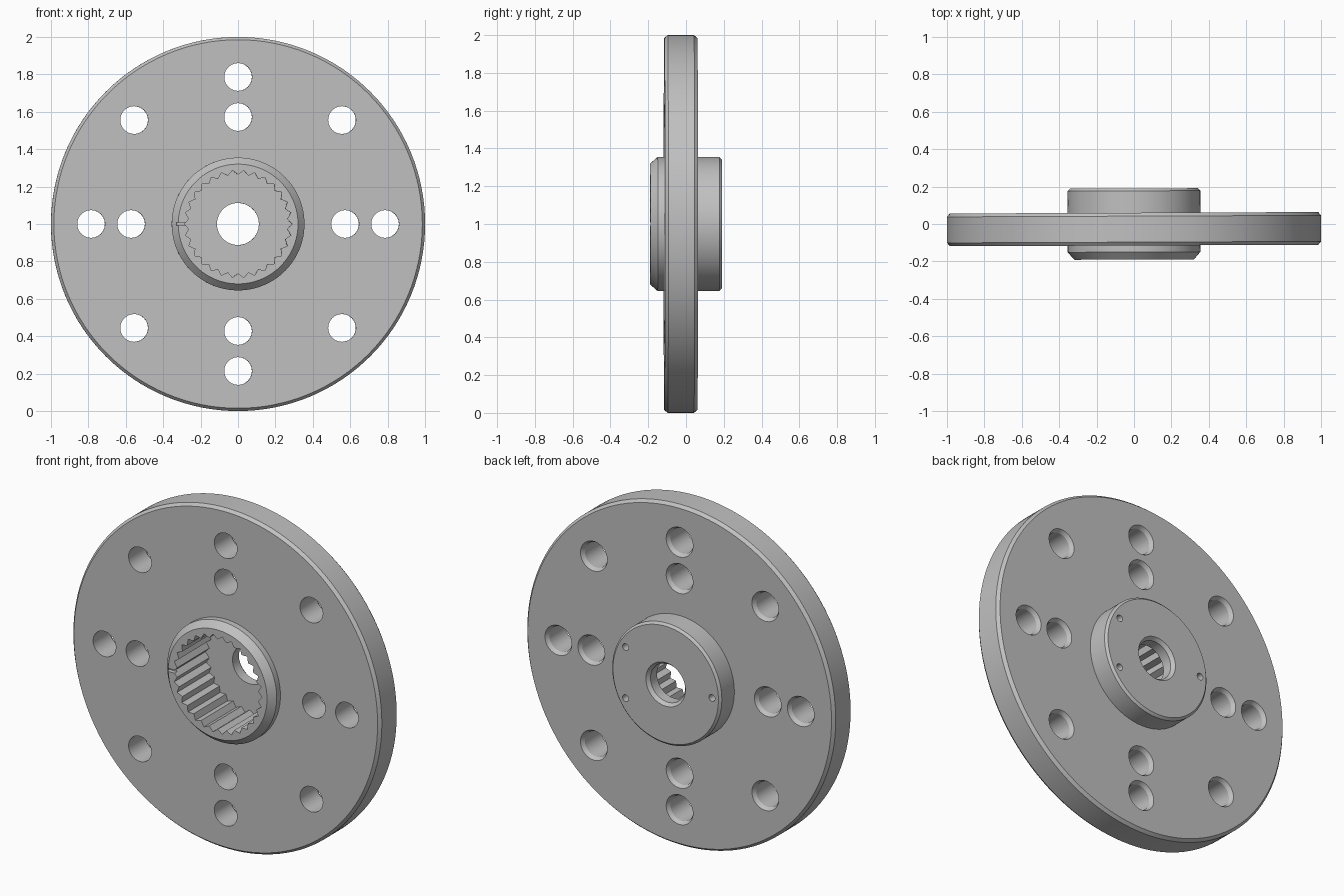
import bpy, bmesh
from math import sin, cos, pi, radians
from mathutils import Matrix

cube = bpy.data.objects.get("Cube")
if cube:
    bpy.data.objects.remove(cube, do_unlink=True)

steel = bpy.data.materials.new("grey steel")
steel.use_nodes = True
grey = (0.53, 0.53, 0.53, 1)
steel.diffuse_color = grey
steel.node_tree.nodes["Principled BSDF"].inputs["Base Color"].default_value = grey


def lathe(bm, profile, segments, closed=False, tooth=0.0, x=0.0, z=0.0):
    """Turn (radius, y) points about the y axis; tooth pulls in every second vertex."""
    rings = []
    for r, y in profile:
        ring = []
        for i in range(segments):
            a = 2 * pi * i / segments
            rr = r - tooth * (i % 2)
            ring.append(bm.verts.new((x + rr * cos(a), y, z + rr * sin(a))))
        rings.append(ring)
    pairs = list(zip(rings, rings[1:]))
    if closed:
        pairs.append((rings[-1], rings[0]))
    else:
        bm.faces.new(rings[0])
        bm.faces.new(rings[-1])
    for a, b in pairs:
        for i in range(segments):
            j = (i + 1) % segments
            bm.faces.new((a[i], a[j], b[j], b[i]))


def make(name, bm):
    bmesh.ops.recalc_face_normals(bm, faces=bm.faces)
    mesh = bpy.data.meshes.new(name)
    bm.to_mesh(mesh)
    bm.free()
    mesh.materials.append(steel)
    ob = bpy.data.objects.new(name, mesh)
    bpy.context.collection.objects.link(ob)
    return ob


# Turned body: flange, front boss, rear boss and centre hole
FRONT, REAR = -0.19, 0.19
FL_FRONT, FL_REAR = -0.115, 0.06
HUB = 0.355
bm = bmesh.new()
lathe(bm, [
    (0.112, FRONT), (0.32, FRONT), (HUB, FRONT + 0.04), (HUB, FL_FRONT),
    (0.985, FL_FRONT), (1, FL_FRONT + 0.018), (1, FL_REAR - 0.018), (0.985, FL_REAR),
    (HUB, FL_REAR), (HUB, REAR - 0.013), (0.342, REAR), (0.128, REAR), (0.112, REAR - 0.02),
], 128, closed=True)
body = make("flanged_hub", bm)

# Splined bore cutter
bm = bmesh.new()
lathe(bm, [(0.288, FRONT - 0.1), (0.288, 0.11)], 60, tooth=0.024)
bore = make("spline_bore_cutter", bm)

# Bolt holes with countersunk rear, and three small pin holes
bm = bmesh.new()
bolts = [(0.786, k * pi / 4) for k in range(8)] + [(0.572, k * pi / 2) for k in range(4)]
for rad, a in bolts:
    lathe(bm, [(0.074, FL_FRONT - 0.05), (0.074, FL_REAR - 0.022),
               (0.087, FL_REAR), (0.087, FL_REAR + 0.05)], 40,
          x=rad * cos(a), z=rad * sin(a))
for a in (pi / 6, -pi / 6, pi):
    lathe(bm, [(0.02, REAR - 0.06), (0.02, REAR + 0.05)], 20,
          x=0.3 * cos(a), z=0.3 * sin(a))
holes = make("hole_cutter", bm)

# Index notch in the front rim
bm = bmesh.new()
bmesh.ops.create_cube(bm, size=1, matrix=Matrix.Translation((-0.3, FRONT, 0))
                      @ Matrix.Diagonal((0.06, 0.05, 0.018, 1)))
notch = make("notch_cutter", bm)

# Cut the body, then drop the cutters
bpy.context.view_layer.objects.active = body
for cutter in (bore, holes, notch):
    cutter.hide_render = True
    mod = body.modifiers.new(cutter.name, 'BOOLEAN')
    mod.operation = 'DIFFERENCE'
    mod.solver = 'EXACT'
    mod.object = cutter
    bpy.ops.object.modifier_apply(modifier=mod.name)
    bpy.data.objects.remove(cutter, do_unlink=True)

bpy.ops.object.select_all(action='DESELECT')
body.select_set(True)
bpy.ops.object.shade_smooth_by_angle(angle=radians(25))

# Stand on the ground with a very slight turn
body.location = (0, 0, 1)
body.rotation_euler = (0, 0, 0.004)
